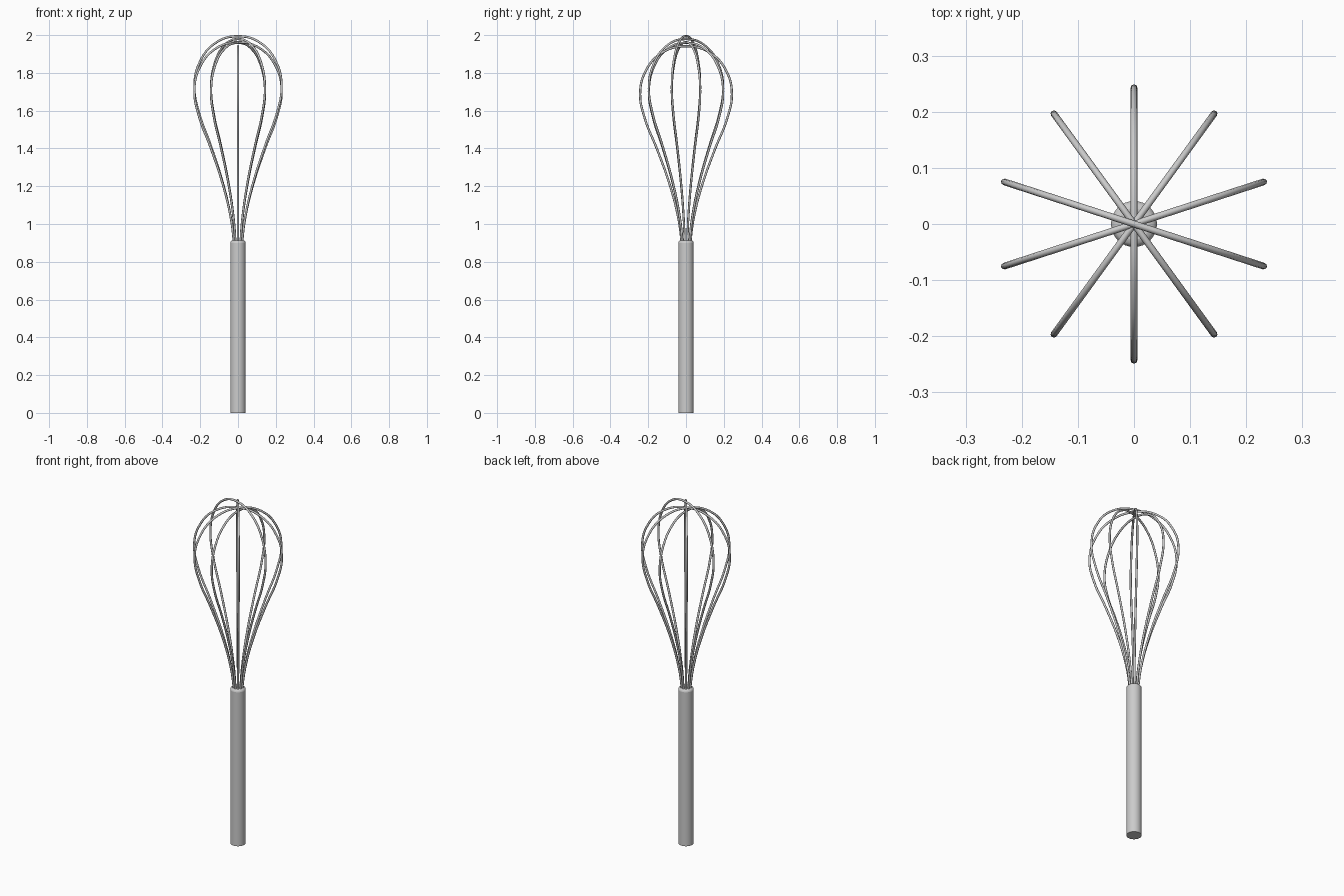
import bpy, math

if "Cube" in bpy.data.objects:
    bpy.data.objects.remove(bpy.data.objects["Cube"])

# Handle: plain rod with a rounded top rim
bpy.ops.mesh.primitive_cylinder_add(vertices=32, radius=0.041, depth=0.913, location=(0, 0, 0.4565))
handle = bpy.context.object
handle.name = "handle"
bev = handle.modifiers.new("rim", 'BEVEL')
bev.width = 0.013
bev.segments = 3
bev.limit_method = 'WEIGHT'
weights = handle.data.attributes.new("bevel_weight_edge", 'FLOAT', 'EDGE')
for e in handle.data.edges:
    if all(handle.data.vertices[v].co.z > 0 for v in e.vertices):
        weights.data[e.index].value = 1.0
bpy.ops.object.shade_smooth_by_angle(angle=math.radians(30))

# Half outline of one wire loop: (radius, height)
BASE, TOP, WIRE = 0.91, 2.0, 0.006
HALF = [(0.022, 0.86), (0.025, 0.92), (0.043, 1.05), (0.088, 1.23), (0.153, 1.42),
        (0.219, 1.595), (0.243, 1.73), (0.214, 1.855), (0.128, 1.957)]


def wire_loop(name, degrees, top):
    """Balloon-shaped wire in a vertical plane, stretched to its own top height."""
    k = (top - BASE) / (TOP - BASE)
    outline = HALF + [(0, TOP - WIRE)] + [(-r, z) for r, z in reversed(HALF)]
    curve = bpy.data.curves.new(name, 'CURVE')
    curve.dimensions = '3D'
    curve.bevel_depth = WIRE
    curve.bevel_resolution = 2
    curve.resolution_u = 6
    curve.use_fill_caps = True
    spline = curve.splines.new('BEZIER')
    spline.bezier_points.add(len(outline) - 1)
    a = math.radians(degrees)
    for p, (r, z) in zip(spline.bezier_points, outline):
        p.co = (r * math.cos(a), r * math.sin(a), BASE + (z - BASE) * k)
        p.handle_left_type = p.handle_right_type = 'AUTO'
    obj = bpy.data.objects.new(name, curve)
    bpy.context.collection.objects.link(obj)
    bpy.ops.object.select_all(action='DESELECT')
    obj.select_set(True)
    bpy.context.view_layer.objects.active = obj
    bpy.ops.object.convert(target='MESH')
    bpy.ops.object.shade_smooth_by_angle(angle=math.radians(50))


# Five loops crossing at staggered heights
for i, (deg, top) in enumerate([(162, 2.0), (126, 1.985), (54, 1.965), (18, 1.968), (90, 1.947)]):
    wire_loop(f"wire_loop_{i + 1}", deg, top)
